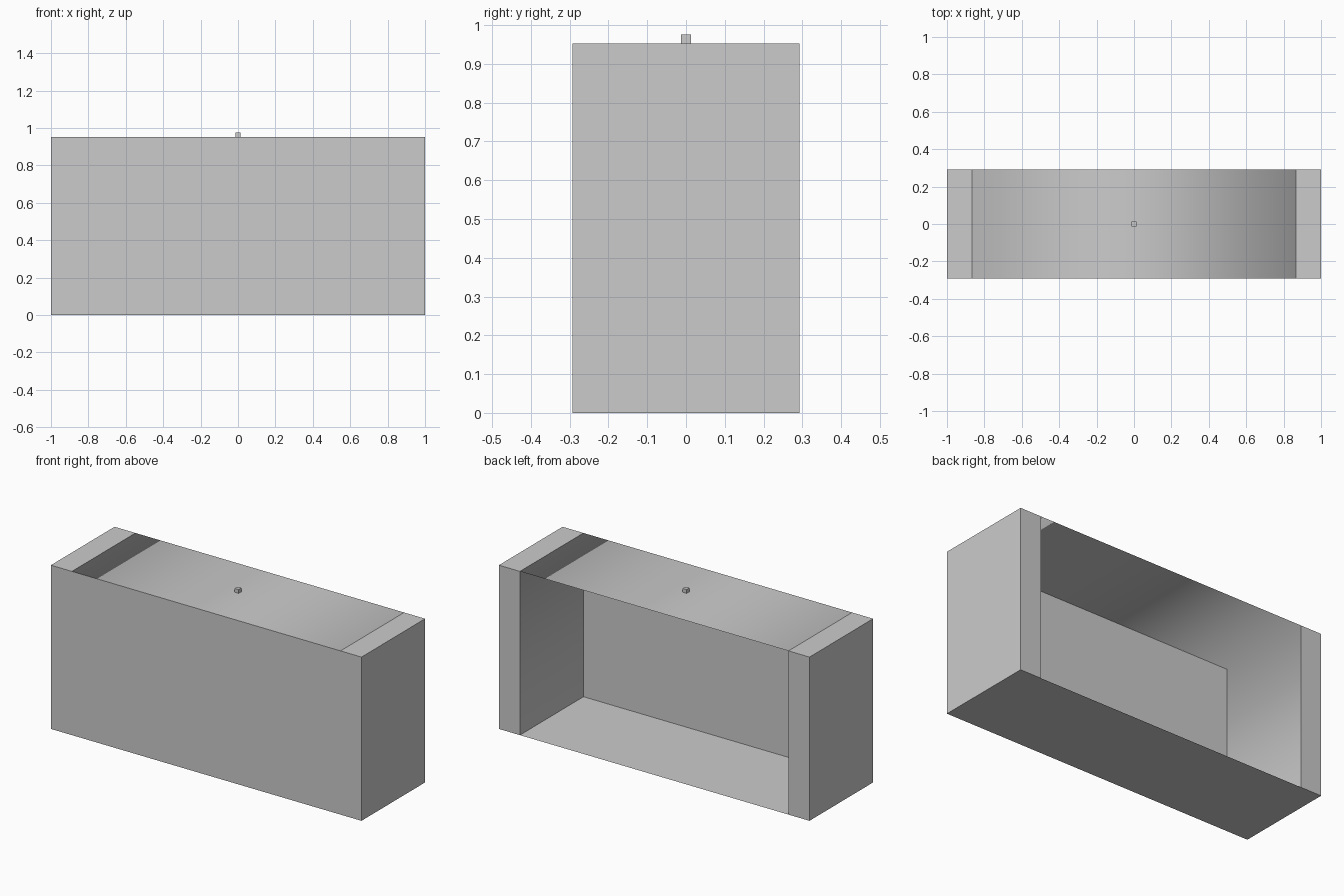
import bpy, bmesh

if "Cube" in bpy.data.objects:
    bpy.data.objects.remove(bpy.data.objects["Cube"])

W, D, H = 1.0, 0.2925, 0.953   # half width, half depth, height
IN = 0.865                     # half width of the open bay


def mesh_object(name, verts, faces, smooth=False):
    mesh = bpy.data.meshes.new(name)
    mesh.from_pydata(verts, [], faces)
    obj = bpy.data.objects.new(name, mesh)
    bpy.context.collection.objects.link(obj)
    for p in mesh.polygons:
        p.use_smooth = smooth
    return obj


def extrude_profile(name, profile, smooth=False):
    """Sweep an open x-z profile from front to back as a thin sheet."""
    n = len(profile)
    verts = [(x, y, z) for y in (-D, D) for x, z in profile]
    faces = [(i, i + n, i + n + 1, i + 1) for i in range(n - 1)]
    return mesh_object(name, verts, faces, smooth)


# front panel and floor
mesh_object("front_panel", [(-W, -D, 0), (W, -D, 0), (W, -D, H), (-W, -D, H)],
            [(0, 1, 2, 3)])
mesh_object("floor", [(-W, -D, 0), (-W, D, 0), (W, D, 0), (W, -D, 0)],
            [(0, 1, 2, 3)])

# softly shaded counter top folding down into the bay's inner walls
extrude_profile("counter_top_and_inner_walls",
                [(-IN, 0), (-IN, H), (IN, H), (IN, 0)], smooth=True)

# end posts: outer side, cap and back strip
for name, s in (("left_post", -1), ("right_post", 1)):
    post = extrude_profile(name, [(s * W, 0), (s * W, H), (s * IN, H)])
    bm = bmesh.new()
    bm.from_mesh(post.data)
    corners = [(s * W, D, 0), (s * IN, D, 0), (s * IN, D, H), (s * W, D, H)]
    if s > 0:
        corners.reverse()
    else:
        pass
    back = bm.faces.new([bm.verts.new(c) for c in corners])
    bmesh.ops.remove_doubles(bm, verts=bm.verts, dist=1e-5)
    bmesh.ops.recalc_face_normals(bm, faces=bm.faces)
    # make the shell face outward
    for f in bm.faces:
        if abs(f.normal.z) > 0.9 and f.normal.z < 0:
            bmesh.ops.reverse_faces(bm, faces=bm.faces)
            break
    bm.to_mesh(post.data)
    bm.free()

# small knob on the top
bpy.ops.mesh.primitive_cube_add(size=1, location=(0, 0, H + 0.011))
knob = bpy.context.object
knob.name = "top_knob"
knob.scale = (0.026, 0.026, 0.022)
